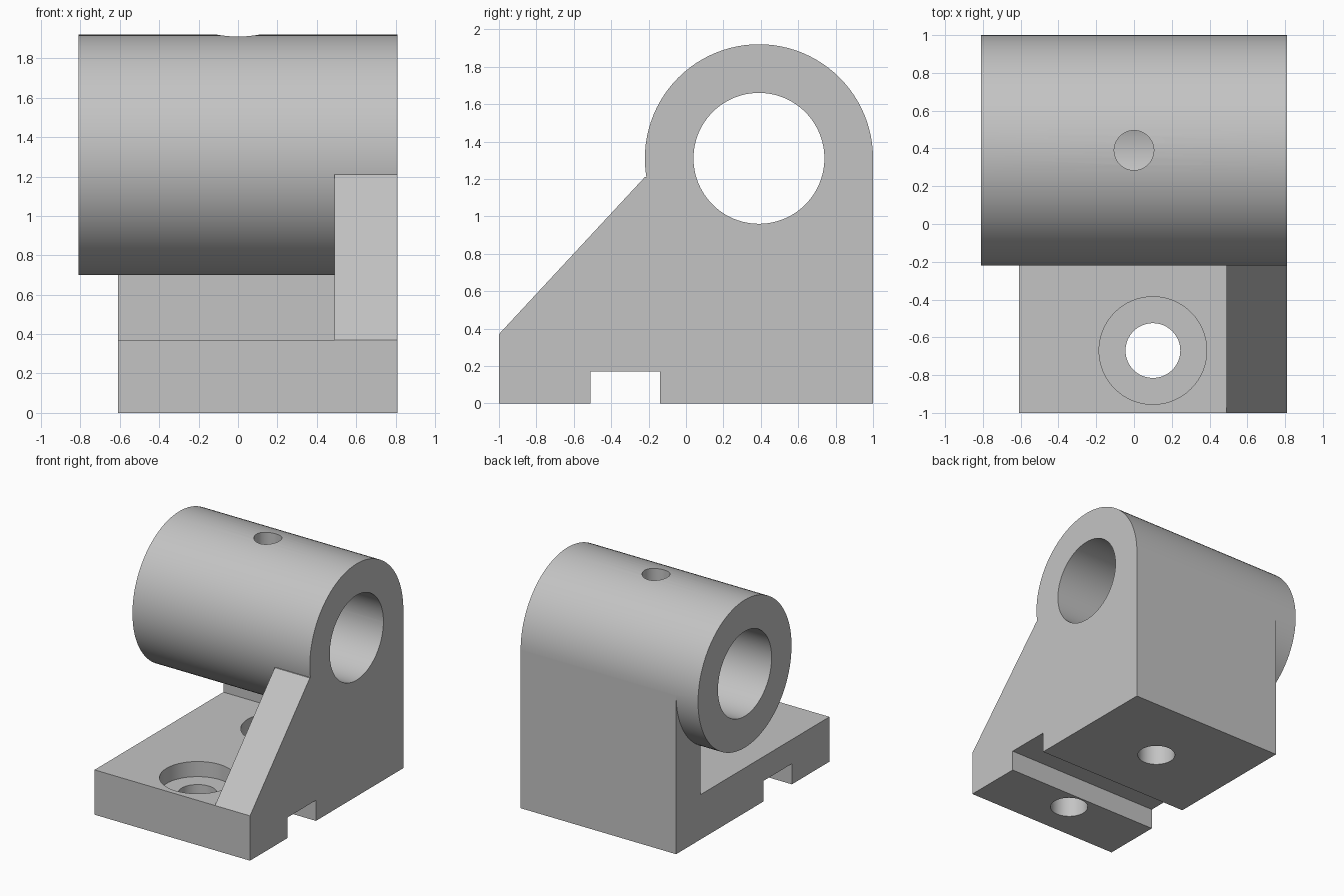
import bpy, bmesh, math
from mathutils import Matrix, Vector

cube = bpy.data.objects.get("Cube")
if cube:
    bpy.data.objects.remove(cube, do_unlink=True)

grey = bpy.data.materials.new("machined_grey")
grey.use_nodes = True
colour = (0.55, 0.55, 0.55, 1)
grey.diffuse_color = colour
grey.node_tree.nodes["Principled BSDF"].inputs["Base Color"].default_value = colour


def finish(bm, name):
    bmesh.ops.recalc_face_normals(bm, faces=bm.faces)
    mesh = bpy.data.meshes.new(name)
    bm.to_mesh(mesh)
    bm.free()
    mesh.materials.append(grey)
    obj = bpy.data.objects.new(name, mesh)
    bpy.context.collection.objects.link(obj)
    return obj


def prism(name, x0, x1, profile):
    """Extrude a side profile of (y, z) points along x."""
    bm = bmesh.new()
    face = bm.faces.new([bm.verts.new((x0, y, z)) for y, z in profile])
    ext = bmesh.ops.extrude_face_region(bm, geom=[face])
    verts = [v for v in ext["geom"] if isinstance(v, bmesh.types.BMVert)]
    bmesh.ops.translate(bm, verts=verts, vec=(x1 - x0, 0, 0))
    return finish(bm, name)


def block(name, x0, x1, y0, y1, z0, z1):
    return prism(name, x0, x1, [(y0, z0), (y1, z0), (y1, z1), (y0, z1)])


def cylinder(name, start, end, radius, segments=96):
    start, end = Vector(start), Vector(end)
    turn = Matrix.Rotation(math.pi / 2, 4, 'Y') if start.x != end.x else Matrix()
    bm = bmesh.new()
    bmesh.ops.create_cone(bm, cap_ends=True, segments=segments, radius1=radius,
                          radius2=radius, depth=(end - start).length,
                          matrix=Matrix.Translation((start + end) / 2) @ turn)
    return finish(bm, name)


def combine(body, tool, operation):
    tool.hide_render = True
    mod = body.modifiers.new(tool.name, 'BOOLEAN')
    mod.operation, mod.solver, mod.object = operation, 'EXACT', tool
    bpy.context.view_layer.objects.active = body
    bpy.ops.object.modifier_apply(modifier=mod.name)
    bpy.data.objects.remove(tool, do_unlink=True)


left, right, end = -0.61, 0.81, 0.81
axis_y, axis_z = 0.39, 1.31
plate_top = 0.37

# Base plate, back wall, side rib and barrel joined into one casting
bracket = block("bearing_bracket", left, right, -1, 1, 0, plate_top)
combine(bracket, block("back_wall", left, right, 0.68, 1, 0, axis_z), 'UNION')
combine(bracket, prism("side_rib", 0.49, right,
        [(-1, 0), (1, 0), (1, axis_z), (axis_y, axis_z), (axis_y, 1.21),
         (-0.22, 1.21), (-1, plate_top)]), 'UNION')
combine(bracket, cylinder("barrel", (-end, axis_y, axis_z), (end, axis_y, axis_z), 0.61), 'UNION')

# Main bore and oil hole
combine(bracket, cylinder("bore", (-1, axis_y, axis_z), (1, axis_y, axis_z), 0.35), 'DIFFERENCE')
combine(bracket, cylinder("oil_hole", (0, axis_y, axis_z), (0, axis_y, 2.1), 0.105, 48), 'DIFFERENCE')

# Keyway under the base
combine(bracket, block("keyway", -1, 1, -0.51, -0.14, -0.1, 0.17), 'DIFFERENCE')

# Counterbored mounting holes
for y in (-0.67, axis_y):
    combine(bracket, cylinder("bolt_hole", (0.1, y, -0.1), (0.1, y, 0.5), 0.145, 64), 'DIFFERENCE')
    combine(bracket, cylinder("counterbore", (0.1, y, 0.245), (0.1, y, 0.5), 0.285, 64), 'DIFFERENCE')

# Smooth round surfaces, crisp machined edges
bpy.ops.object.select_all(action='DESELECT')
bracket.select_set(True)
bpy.context.view_layer.objects.active = bracket
bpy.ops.object.shade_smooth_by_angle(angle=math.radians(25))
